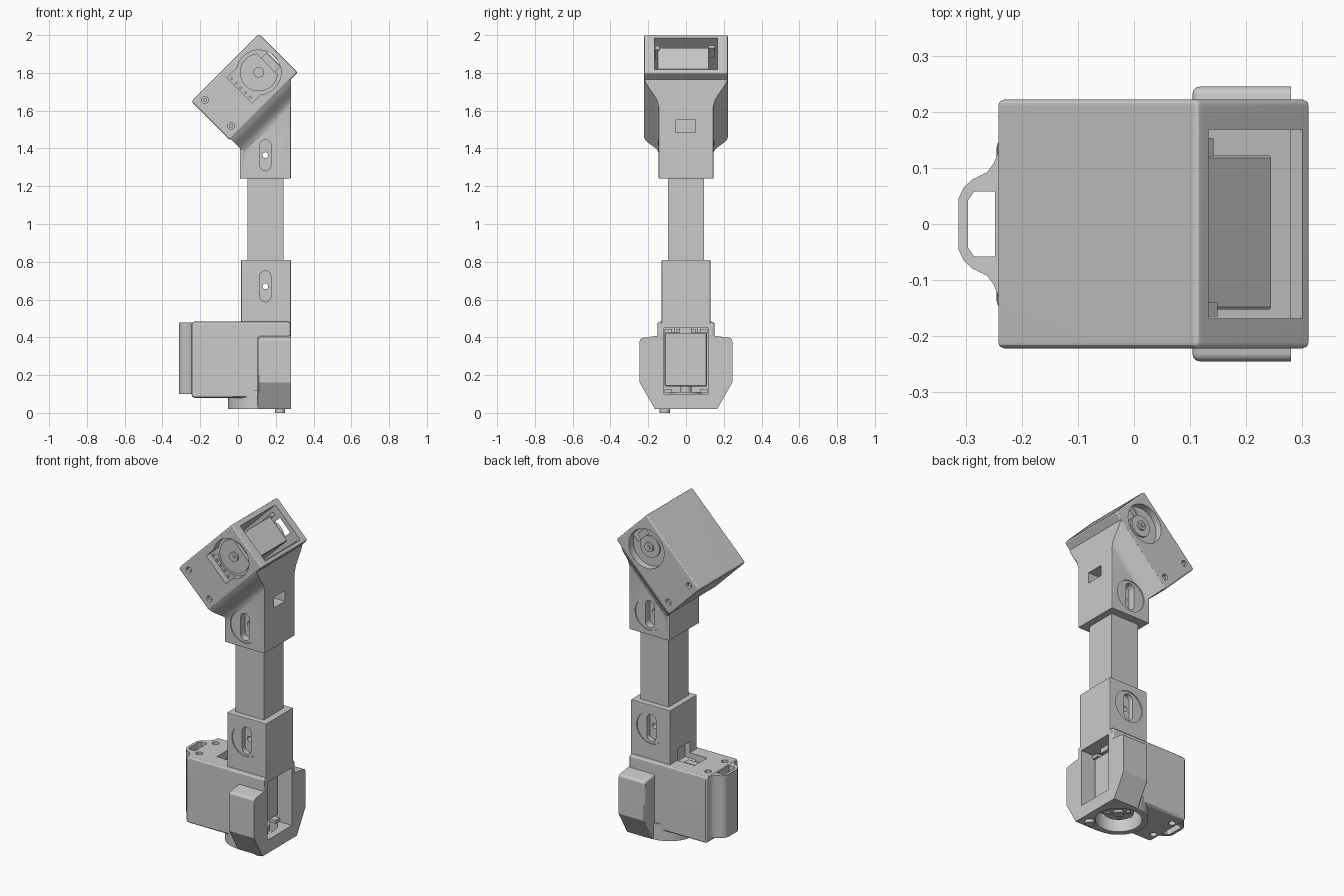
import bpy, bmesh, math
from mathutils import Matrix, Vector

if "Cube" in bpy.data.objects:
    bpy.data.objects.remove(bpy.data.objects["Cube"])

grey = bpy.data.materials.new("plain grey")
grey.use_nodes = True
grey.diffuse_color = (0.59, 0.59, 0.59, 1)
grey.node_tree.nodes["Principled BSDF"].inputs["Base Color"].default_value = grey.diffuse_color

# Tilted frame of the head: x runs to the open end, z to the upper cover
HEAD = Matrix.Translation((0.11, 0, 2.005)) @ Matrix.Rotation(math.radians(-45), 4, 'Y')


def finish(name, bm, frame=None):
    bmesh.ops.recalc_face_normals(bm, faces=bm.faces)
    if frame:
        bm.transform(frame)
    mesh = bpy.data.meshes.new(name)
    bm.to_mesh(mesh)
    bm.free()
    mesh.materials.append(grey)
    ob = bpy.data.objects.new(name, mesh)
    bpy.context.collection.objects.link(ob)
    return ob


def box(name, x, y, z, frame=None):
    bm = bmesh.new()
    bmesh.ops.create_cube(bm, size=1)
    for v in bm.verts:
        v.co = [(a + b) / 2 + c * (b - a) for (a, b), c in zip((x, y, z), v.co)]
    return finish(name, bm, frame)


def prism(name, pts, axis, a, b, frame=None):
    """Extrude a closed outline along an axis from a to b."""
    bm = bmesh.new()
    place = {'X': lambda p, t: (t, *p), 'Y': lambda p, t: (p[0], t, p[1]), 'Z': lambda p, t: (*p, t)}[axis]
    face = bm.faces.new([bm.verts.new(place(p, a)) for p in pts])
    side = bmesh.ops.extrude_face_region(bm, geom=[face])["geom"]
    move = Vector(place((0, 0), b - a))
    bmesh.ops.translate(bm, vec=move, verts=[g for g in side if isinstance(g, bmesh.types.BMVert)])
    return finish(name, bm, frame)


def disc(name, cx, cy, r, axis, a, b, frame=None, n=40):
    pts = [(cx + r * math.cos(math.tau * i / n), cy + r * math.sin(math.tau * i / n)) for i in range(n)]
    return prism(name, pts, axis, a, b, frame)


def slot(name, cx, cz, r, half, a, b):
    pts = []
    for i in range(18):
        t = math.pi * (i if i < 9 else i - 1) / 8
        pts.append((cx + r * math.cos(t), cz + r * math.sin(t) + (half if i < 9 else -half)))
    return prism(name, pts, 'Y', a, b)


def flip_y(pts):
    """Outline given for +y, closed with its mirror image."""
    return pts + [(-y, z) for y, z in reversed(pts)]


def flip_plan(pts):
    return pts + [(x, -y) for x, y in reversed(pts)]


def apply(ob, mod):
    bpy.context.view_layer.objects.active = ob
    bpy.ops.object.modifier_apply(modifier=mod.name)


def bevel(ob, width, segments=3, angle=30):
    mod = ob.modifiers.new("round", 'BEVEL')
    mod.width, mod.segments, mod.limit_method = width, segments, 'ANGLE'
    mod.angle_limit = math.radians(angle)
    apply(ob, mod)
    return ob


def combine(ob, others, op='DIFFERENCE'):
    for other in others:
        mod = ob.modifiers.new("combine", 'BOOLEAN')
        mod.operation, mod.object, mod.solver = op, other, 'EXACT'
        apply(ob, mod)
        bpy.data.objects.remove(other)
    return ob


def slot_cuts(z, face):
    """Shallow round dish and a long slot on both sides, plus a pin hole."""
    cuts = [disc("cut", 0.145, z, 0.015, 'Y', -0.3, 0.3)]
    for s in (-1, 1):
        cuts.append(disc("cut", 0.145, z, 0.095, 'Y', s * (face - 0.006), s * 0.3))
        cuts.append(slot("cut", 0.145, z, 0.03, 0.052, s * 0.09, s * 0.31))
    return cuts


# Head shell with open end, recessed side ports and screw holes
head = bevel(box("head_shell", (-0.505, 0.002), (-0.222, 0.222), (-0.29, 0), HEAD), 0.012)
cuts = [box("cut", (-0.36, 0.05), (-0.168, 0.168), (-0.267, -0.03), HEAD),
        box("cut", (-0.283, -0.2), (-0.3, -0.182), (-0.233, -0.045), HEAD),
        box("cut", (-0.08, -0.027), (-0.19, 0.19), (-0.2, -0.1), HEAD)]
for s in (-1, 1):
    cuts.append(disc("cut", -0.143, -0.143, 0.118, 'Y', s * 0.18, s * 0.3, HEAD))
    for w in (-0.045, -0.24):
        cuts.append(disc("cut", -0.448, w, 0.018, 'Y', s * 0.2, s * 0.3, HEAD, 20))
combine(head, cuts)
for s in (-1, 1):
    for w in (-0.045, -0.24):
        disc("head_screw", -0.448, w, 0.011, 'Y', s * 0.19, s * 0.213, HEAD, 16)

# Motor inside the head, with horns in the side ports
bevel(box("head_motor", (-0.35, -0.036), (-0.152, 0.122), (-0.23, -0.064), HEAD), 0.004, 1)
box("head_motor_tab", (-0.1, -0.03), (-0.165, -0.14), (-0.085, -0.06), HEAD)
box("head_motor_tab", (-0.1, -0.03), (0.12, 0.153), (-0.075, -0.055), HEAD)
for name, s, r in (("front_horn", -1, 0.1), ("back_horn", 1, 0.065)):
    plate = disc(name, -0.143, -0.143, r, 'Y', s * 0.17, s * 0.19, HEAD)
    combine(plate, [box("cut", (-0.08, 0), (-0.3, 0.3), (-0.3, 0), HEAD)])
    disc("horn_hub", -0.143, -0.143, 0.028, 'Y', s * 0.18, s * 0.202, HEAD, 24)
    disc("hub_screw", -0.143, -0.143, 0.013, 'Y', s * 0.18, s * 0.208, HEAD, 6)
for i in range(5):
    w = -0.21 + i * 0.035
    box("motor_pin", (-0.275, -0.262), (-0.192, -0.175), (w, w + 0.012), HEAD)

# Neck sleeve, with a hollow-curved flare that follows the tilted head
neck = bevel(prism("neck", [(0.01, 1.24), (0.28, 1.24), (0.28, 1.72), (0.01, 1.45)], 'Y', -0.145, 0.145), 0.006, 2)
flare = prism("flare", flip_y([(0.215, -0.26), (0.22, -0.285), (0.212, -0.303), (0.194, -0.323),
                               (0.172, -0.345), (0.155, -0.364), (0.1445, -0.39)]),
              'X', -0.497, 0.1, HEAD)
combine(flare, [box("cut", (0.2795, 0.6), (-0.4, 0.4), (1, 2.2))])
combine(neck, [flare], 'UNION')
combine(neck, slot_cuts(1.365, 0.145) + [box("cut", (0.2, 0.3), (-0.055, 0.05), (1.485, 1.55))])

# Square tube joining neck and lower socket
tube = box("tube", (0.05, 0.24), (-0.095, 0.095), (0.55, 1.45))
combine(tube, [disc("cut", 0.145, z, 0.015, 'Y', -0.3, 0.3) for z in (0.67, 1.365)])

# Lower socket
socket = bevel(box("lower_socket", (0.016, 0.28), (-0.13, 0.13), (0.46, 0.81)), 0.006, 2)
combine(socket, slot_cuts(0.67, 0.13) + [box("cut", (-0.1, 0.048), (-0.06, 0.06), (0.4, 0.55))])

# Base: main case, flared cheeks, round foot ring and rear handle
base = bevel(box("base_case", (-0.245, 0.2795), (-0.152, 0.152), (0.08, 0.483)), 0.015)
cheeks = prism("cheeks", flip_y([(0.165, 0.02), (0.245, 0.16), (0.245, 0.395), (0.14, 0.41)]), 'X', 0.104, 0.34)
bevel(cheeks, 0.014, 3, 65)
ring = disc("ring", 0.11, 0, 0.162, 'Z', 0.02, 0.12, n=56)
outer = [(-0.235, 0.145), (-0.25, 0.108), (-0.262, 0.092), (-0.287, 0.08), (-0.303, 0.066), (-0.313, 0.045)]
inner = [(-0.248, 0.058), (-0.285, 0.058), (-0.296, 0.042)]
handle = combine(prism("handle", flip_plan(outer), 'Z', 0.1, 0.478),
                 [prism("cut", flip_plan(inner), 'Z', 0, 0.6)])
combine(base, [cheeks, ring, handle], 'UNION')
cuts = [box("cut", (0.28, 0.5), (-0.4, 0.4), (-0.1, 0.6)),
        box("cut", (-0.02, 0.35), (-0.117, 0.117), (0.1, 0.45)),
        disc("cut", 0.11, 0, 0.128, 'Z', -0.1, 0.13, n=56),
        box("cut", (-0.1, 0.048), (-0.06, 0.06), (0.42, 0.6))]
for y in (-0.08, 0.08):
    for a, b in ((0.455, 0.6), (-0.1, 0.11)):
        cuts.append(disc("cut", -0.205, y, 0.019, 'Z', a, b, n=20))
combine(base, cuts)

# Base motor, its tabs and turning horn
bevel(box("base_motor", (-0.01, 0.19), (-0.114, 0.112), (0.14, 0.425)), 0.006, 1)
for s in (-1, 1):
    for z in (0.105, 0.424):
        box("motor_tab", (0.12, 0.2), (s * 0.095 - 0.02, s * 0.095 + 0.02), (z, z + 0.02))
box("motor_plug", (0.12, 0.21), (-0.035, 0.03), (0.42, 0.455))
for y in (-0.03, 0.03):
    box("top_plug", (-0.09, 0.02), (y - 0.02, y + 0.02), (0.41, 0.445))
disc("base_horn", 0.11, 0, 0.085, 'Z', 0.07, 0.11)
disc("base_horn_hub", 0.11, 0, 0.03, 'Z', 0.055, 0.15, n=24)
for i in range(4):
    t = math.tau * (i + 0.5) / 4
    disc("horn_screw", 0.11 + 0.055 * math.cos(t), 0.055 * math.sin(t), 0.012, 'Z', 0.06, 0.08, n=12)

# Foot screw under the base
disc("foot_screw", 0.223, -0.112, 0.027, 'Z', 0, 0.05, n=24)

# Smooth curved faces, keep edges crisp and large faces flat
bpy.ops.object.select_all(action='DESELECT')
for ob in bpy.context.scene.objects:
    if ob.type == 'MESH':
        ob.select_set(True)
        bpy.context.view_layer.objects.active = ob
bpy.ops.object.shade_smooth_by_angle(angle=math.radians(28))
for ob in bpy.context.selected_objects:
    ob.modifiers.new("flat_normals", 'WEIGHTED_NORMAL').keep_sharp = True
